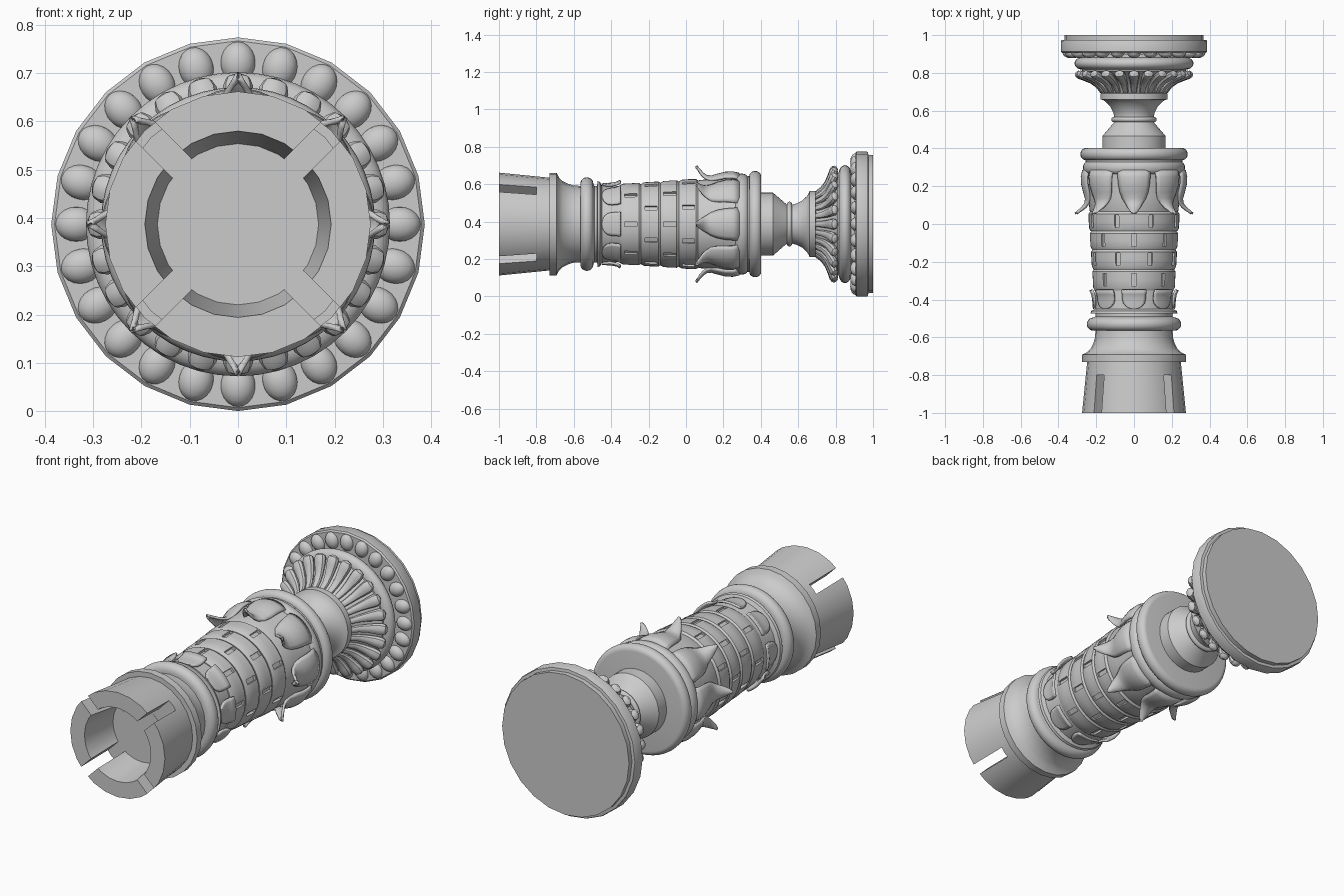
import bpy, bmesh
from math import sin, cos, pi, radians
from mathutils import Matrix, Vector

if "Cube" in bpy.data.objects:
    bpy.data.objects.remove(bpy.data.objects["Cube"])

CZ = 0.387  # height of the long axis, which runs along y


def polar(r, a, y):
    return Vector((r * cos(a), y, CZ + r * sin(a)))


def finish(name, bm):
    bmesh.ops.recalc_face_normals(bm, faces=bm.faces[:])
    me = bpy.data.meshes.new(name)
    bm.to_mesh(me)
    bm.free()
    ob = bpy.data.objects.new(name, me)
    bpy.context.collection.objects.link(ob)
    return ob


def skin(bm, rows, closed=True):
    for p, q in zip(rows, rows[1:]):
        n = len(p)
        for i in range(n if closed else n - 1):
            j = (i + 1) % n
            bm.faces.new((p[i], p[j], q[j], q[i]))


def lathe(name, pts, n=48):
    """Solid of revolution from (radius, y) points."""
    bm = bmesh.new()
    rows = [[bm.verts.new(polar(r, 2 * pi * i / n, y)) for i in range(n)] for r, y in pts]
    skin(bm, rows)
    bm.faces.new(rows[0])
    bm.faces.new(rows[-1][::-1])
    return finish(name, bm)


def bead(name, r, y, half, bulge):
    """Half-round ring of outer radius r."""
    arc = [(r - bulge + bulge * sin(pi * k / 10), y - half * cos(pi * k / 10)) for k in range(11)]
    return lathe(name, arc)


def strips(name, rows, count, start, thick, cols=8, bow=0.0):
    """Ring of leaf-like sheets; rows are (y, radius, half width)."""
    bm = bmesh.new()
    for k in range(count):
        a0 = start + 2 * pi * k / count
        grid = []
        for y, r, w in rows:
            row = []
            for c in range(cols + 1):
                t = 2 * c / cols - 1
                row.append(bm.verts.new(polar(r - bow * t * t, a0 + t * w / r, y)))
            grid.append(row)
        skin(bm, grid, closed=False)
    ob = finish(name, bm)
    m = ob.modifiers.new("thickness", 'SOLIDIFY')
    m.thickness = thick
    m.offset = 0
    return ob


def boxes(name, items):
    """Boxes (angle, r0, r1, y0, y1, width) joined into one cutter."""
    bm = bmesh.new()
    for a, r0, r1, y0, y1, w in items:
        rot = Matrix.Translation((0, 0, CZ)) @ Matrix.Rotation(-a, 4, 'Y')
        mat = rot @ Matrix.Translation(((r0 + r1) / 2, (y0 + y1) / 2, 0)) @ Matrix.Diagonal((r1 - r0, y1 - y0, w, 1))
        bmesh.ops.create_cube(bm, size=1, matrix=mat)
    ob = finish(name, bm)
    ob.hide_render = True
    return ob


def cut(ob, cutter):
    m = ob.modifiers.new("cut", 'BOOLEAN')
    m.operation = 'DIFFERENCE'
    m.solver = 'EXACT'
    m.object = cutter
    bpy.context.view_layer.objects.active = ob
    bpy.ops.object.modifier_apply(modifier="cut")
    bpy.data.objects.remove(cutter)


# Slotted socket at the front end
socket = lathe("socket", [(0.002, -0.8), (0.167, -0.8), (0.193, -1), (0.275, -1), (0.248, -0.73),
                          (0.274, -0.73), (0.274, -0.692), (0.25, -0.68), (0.23, -0.66),
                          (0.215, -0.63), (0.206, -0.6), (0.204, -0.55)], 24)
cut(socket, boxes("slot_cutter", [(pi / 4 + k * pi / 2, 0.12, 0.35, -1.1, -0.799, 0.056) for k in range(4)]))

# Collar with rounded tongues
bead("collar_bead", 0.25, -0.53, 0.035, 0.035)
lathe("collar", [(0.215, -0.56), (0.215, -0.495), (0.205, -0.49), (0.205, -0.475), (0.23, -0.473),
                 (0.226, -0.46), (0.207, -0.45), (0.203, -0.35), (0.19, -0.34)])
tongue = [(-0.448 + 0.05 * (1 - cos(t)), 0.211 + 0.003 * t, 0.004 + 0.058 * sin(t))
          for t in (0, 0.25, 0.5, 0.8, 1.15, pi / 2)] + [(-0.37, 0.221, 0.064), (-0.35, 0.232, 0.066)]
strips("collar_tongues", tongue, 8, 0, 0.012)

# Stepped grip bands with staggered slits
edges = [-0.352, -0.24, -0.135, -0.038, 0.065]
prof = []
for i, (a, b) in enumerate(zip(edges, edges[1:])):
    r = 0.208 + 0.007 * i
    prof += [(r, a), (r + 0.008, a + 0.015), (r + 0.011, (a + b) / 2), (r + 0.012, b - 0.012), (r + 0.004, b)]
bands = lathe("grip_bands", prof + [(0.235, 0.07), (0.242, 0.14), (0.25, 0.28)])
cut(bands, boxes("slit_cutter", [((k + 0.5 * (i % 2 == 1)) * pi / 4, 0.212 + 0.007 * i - 0.006, 0.3,
                                  (edges[i] + edges[i + 1]) / 2 - 0.033, (edges[i] + edges[i + 1]) / 2 + 0.033, 0.024)
                                 for i in range(4) for k in range(8)]))

# Curling leaves below the shoulder
strips("leaves", [(0.285, 0.268, 0.092), (0.25, 0.276, 0.09), (0.21, 0.274, 0.086), (0.17, 0.264, 0.078),
                  (0.135, 0.254, 0.064), (0.11, 0.257, 0.047), (0.088, 0.272, 0.034), (0.072, 0.29, 0.023),
                  (0.06, 0.304, 0.011), (0.055, 0.312, 0.003)], 8, 0, 0.012, bow=0.014)

# Shoulder rings
bead("shoulder_lower_ring", 0.27, 0.298, 0.034, 0.025)
bead("shoulder_upper_ring", 0.284, 0.37, 0.032, 0.028)
lathe("shoulder_core", [(0.25, 0.27), (0.256, 0.335), (0.262, 0.4), (0.002, 0.4)])

# Waisted neck
lathe("neck", [(0.168, 0.39), (0.168, 0.465), (0.112, 0.53), (0.105, 0.54), (0.105, 0.57), (0.11, 0.59),
               (0.125, 0.62), (0.148, 0.645), (0.162, 0.655), (0.177, 0.66), (0.177, 0.692), (0.16, 0.695)])
bead("neck_bead", 0.12, 0.553, 0.014, 0.015)

# Flared bell with raised lobes
lathe("bell", [(0.155, 0.68), (0.168, 0.71), (0.195, 0.745), (0.235, 0.78), (0.275, 0.81), (0.28, 0.9)])
bm = bmesh.new()
path = [(0.166, 0.692, 0.008), (0.17, 0.7, 0.015), (0.19, 0.73, 0.018), (0.222, 0.757, 0.022),
        (0.265, 0.78, 0.029), (0.287, 0.789, 0.031), (0.302, 0.796, 0.025), (0.309, 0.8, 0.01)]
for k in range(24):
    a = 2 * pi * k / 24
    tan = Vector((-sin(a), 0, cos(a)))
    rows = []
    for i, (r, y, w) in enumerate(path):
        p = path[max(i - 1, 0)]
        q = path[min(i + 1, len(path) - 1)]
        d = (polar(q[0], a, q[1]) - polar(p[0], a, p[1])).normalized()
        nrm = tan.cross(d)
        c = polar(r, a, y)
        rows.append([bm.verts.new(c + tan * w * cos(u * pi / 5) + nrm * w * 0.75 * sin(u * pi / 5))
                     for u in range(10)])
    skin(bm, rows)
    bm.faces.new(rows[0])
    bm.faces.new(rows[-1][::-1])
finish("bell_lobes", bm)
bead("bell_ring", 0.315, 0.85, 0.032, 0.04)

# End plate with a ring of domed petals
lathe("end_plate", [(0.26, 0.87), (0.27, 0.905), (0.38, 0.905), (0.387, 0.912), (0.387, 0.968),
                    (0.384, 0.973), (0.369, 0.975), (0.369, 1.0)], 24)
bm = bmesh.new()
for k in range(24):
    mat = (Matrix.Translation((0, 0, CZ)) @ Matrix.Rotation(2 * pi * k / 24, 4, 'Y')
           @ Matrix.Translation((0.335, 0.908, 0)) @ Matrix.Diagonal((0.044, 0.03, 0.036, 1)))
    bmesh.ops.create_uvsphere(bm, u_segments=16, v_segments=10, radius=1, matrix=mat)
finish("plate_petals", bm)

# Smooth shading with crisp edges
bpy.ops.object.select_all(action='SELECT')
bpy.context.view_layer.objects.active = socket
bpy.ops.object.shade_smooth_by_angle(angle=radians(32))
